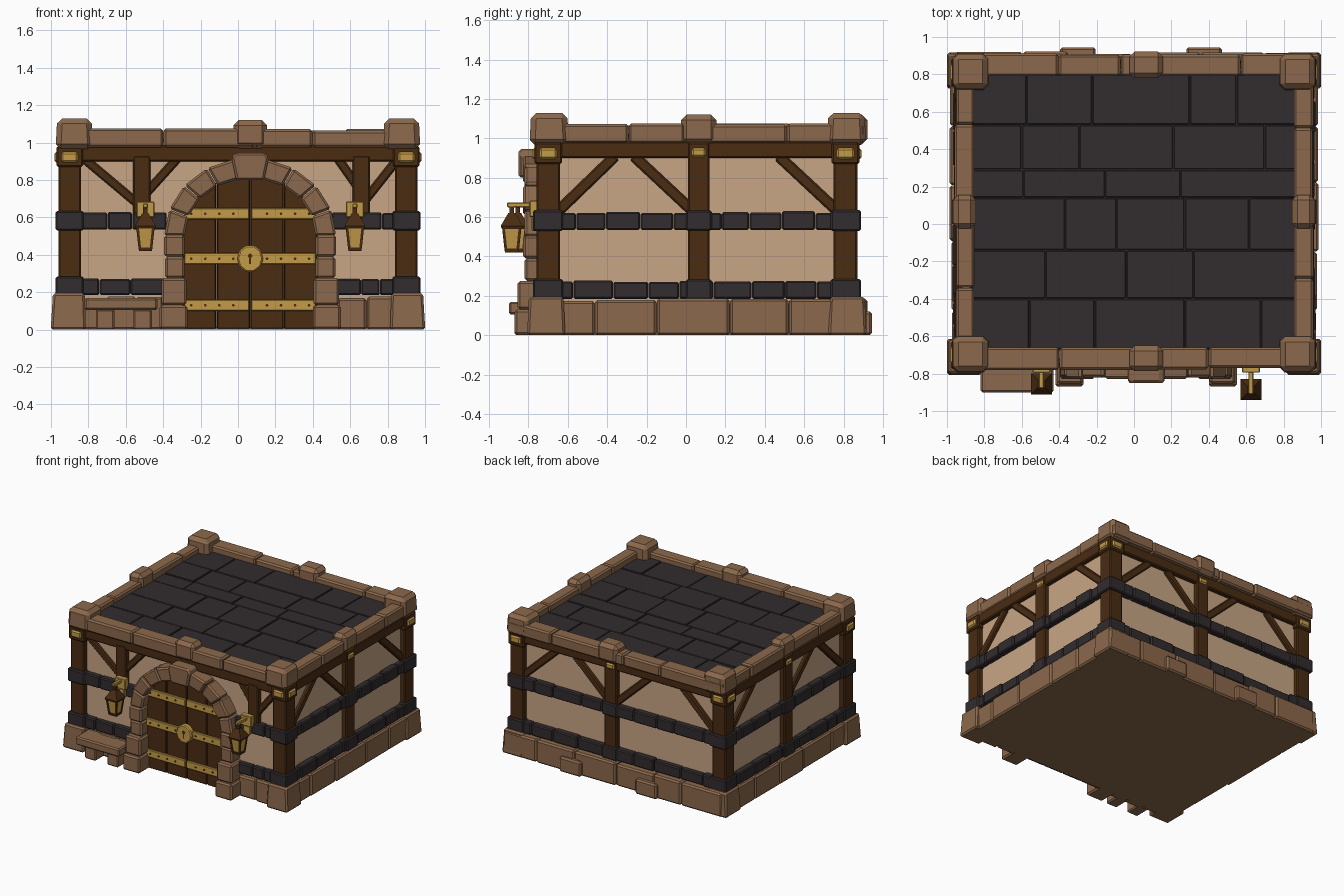
import bpy, bmesh, math, random
from mathutils import Vector

random.seed(4)
if bpy.data.objects.get("Cube"):
    bpy.data.objects.remove(bpy.data.objects["Cube"])


def material(name, r, g, b):
    m = bpy.data.materials.new(name)
    m.use_nodes = True
    m.diffuse_color = (r, g, b, 1)
    m.node_tree.nodes["Principled BSDF"].inputs["Base Color"].default_value = (r, g, b, 1)
    m.node_tree.nodes["Principled BSDF"].inputs["Roughness"].default_value = 0.9
    return m


STONE = material("brown stone", 0.26, 0.14, 0.072)
SLATE = material("dark slate", 0.032, 0.025, 0.027)
PLASTER = material("cream plaster", 0.58, 0.38, 0.235)
WOOD = material("dark timber", 0.068, 0.025, 0.006)
GOLD = material("brass", 0.55, 0.33, 0.065)

parts = {}


def part(name, mat, bevel=0.0):
    """Mesh that collects all pieces of one named part."""
    if name not in parts:
        parts[name] = (bmesh.new(), mat, bevel)
    return parts[name][0]


def place(side, u, o, z):
    """Point on a wall: u along it, o outward from the post line, z up."""
    return {"front": (u, -0.70 - o, z), "back": (u, 0.81 + o, z),
            "right": (0.90 + o, u, z), "left": (-0.90 - o, u, z)}[side]


def prism(bm, side, pts, o0, o1):
    """Outline in (u, z) extruded outward from o0 to o1."""
    a = [bm.verts.new(place(side, u, o0, z)) for u, z in pts]
    b = [bm.verts.new(place(side, u, o1, z)) for u, z in pts]
    bm.faces.new(a)
    bm.faces.new(b[::-1])
    for i in range(len(a)):
        j = (i + 1) % len(a)
        bm.faces.new((a[j], a[i], b[i], b[j]))


def slab(bm, side, u0, u1, z0, z1, o0, o1):
    prism(bm, side, [(u0, z0), (u1, z0), (u1, z1), (u0, z1)], o0, o1)


def frustum(bm, c0, h0, c1, h1):
    """Four-sided block between two level rectangles (centre, half sizes)."""
    corners = [(-1, -1), (1, -1), (1, 1), (-1, 1)]
    a, b = [[bm.verts.new((c[0] + sx * h[0], c[1] + sy * h[1], c[2])) for sx, sy in corners]
            for c, h in ((c0, h0), (c1, h1))]
    bm.faces.new(a[::-1])
    bm.faces.new(b)
    for i in range(4):
        j = (i + 1) % 4
        bm.faces.new((a[i], a[j], b[j], b[i]))


def box(bm, x0, x1, y0, y1, z0, z1):
    c, h = ((x0 + x1) / 2, (y0 + y1) / 2), ((x1 - x0) / 2, (y1 - y0) / 2)
    frustum(bm, (*c, z0), h, (*c, z1), h)


def course(bm, side, u0, u1, z0, z1, o0, o1, n, wobble=0.008):
    """Row of n blocks of slightly uneven length, height and depth."""
    cuts = [u0] + [u0 + (u1 - u0) * (i + random.uniform(-0.2, 0.2)) / n for i in range(1, n)] + [u1]
    for a, b in zip(cuts, cuts[1:]):
        w = random.uniform(-wobble, wobble)
        slab(bm, side, a + 0.001, b - 0.001, z0, z1 + w, o0, o1 + w)


def beam(bm, side, u0, z0, u1, z1, w=0.028, o0=0.0, o1=0.045):
    n = Vector((z0 - z1, u1 - u0)).normalized() * w
    prism(bm, side, [(u0 - n.x, z0 - n.y), (u1 - n.x, z1 - n.y),
                     (u1 + n.x, z1 + n.y), (u0 + n.x, z0 + n.y)], o0, o1)


SPAN = {"front": (-0.96, 0.96), "back": (-0.96, 0.96), "right": (-0.76, 0.87), "left": (-0.76, 0.87)}
MID = 0.065
CORNERS = [(x, s) for x in (-0.9, 0.9) for s in ("front", "back")]

# Plaster walls and foundation
box(part("plaster_walls", PLASTER), -0.92, 0.92, -0.72, 0.83, 0.02, 1.0)
box(part("foundation", STONE), -0.96, 0.96, -0.72, 0.89, 0, 0.16)

# Stone plinth around the base
plinth = part("stone_plinth", STONE, 0.012)
for side, n in (("right", 5), ("left", 5), ("back", 6)):
    a, b = SPAN[side]
    course(plinth, side, a, b + 0.03, 0, 0.18, 0, 0.105 if side == "back" else 0.08, n)
course(plinth, "front", -0.83, -0.40, 0, 0.17, 0, 0.06, 3)
course(plinth, "front", 0.53, 0.84, 0, 0.17, 0, 0.06, 2)
for x, side in CORNERS:
    c = place(side, x, 0.01, 0)
    frustum(plinth, (x * 1.008, c[1], 0), (0.094, 0.097), (x * 1.005, c[1], 0.195), (0.085, 0.088))
for x in (-0.3, 0.375):
    slab(plinth, "back", x - 0.095, x + 0.095, 0, 0.12, 0, 0.135)

# Timber frame: posts, top beams and braces
frame = part("timber_frame", WOOD, 0.008)
for x, side in CORNERS:
    slab(frame, side, x - 0.06, x + 0.06, 0.15, 0.98, -0.06, 0.06)
    slab(frame, side, x - 0.07, x + 0.07, 0.87, 0.98, -0.07, 0.07)
for side in SPAN:
    a, b = SPAN[side]
    slab(frame, side, a, b, 0.90, 0.985, 0, 0.055)
    if side != "front":
        slab(frame, side, MID - 0.055, MID + 0.055, 0.15, 0.98, 0, 0.06)
        beam(frame, side, a + 0.10, 0.62, a + 0.40, 0.91)
        beam(frame, side, MID - 0.03, 0.63, MID - 0.33, 0.91)
        beam(frame, side, b - 0.10, 0.63, b - 0.40, 0.91)
beam(frame, "back", MID + 0.03, 0.63, MID + 0.33, 0.91)
for u in (-0.515, 0.66):
    slab(frame, "front", u - 0.047, u + 0.047, 0.56, 0.93, 0, 0.058)
for u0, z0, u1 in ((-0.52, 0.66, -0.83), (-0.50, 0.72, -0.32), (0.67, 0.68, 0.86), (0.65, 0.75, 0.53)):
    beam(frame, "front", u0, z0, u1, 0.92, 0.024)

# Slate bands with collars at the posts
bands = part("slate_bands", SLATE, 0.008)
for z in (0.185, 0.535):
    for side in ("right", "left", "back"):
        course(bands, side, *SPAN[side], z, z + 0.09, 0, 0.066, 9, 0.005)
        slab(bands, side, MID - 0.066, MID + 0.066, z - 0.004, z + 0.098, 0, 0.076)
    course(bands, "front", -0.9, -0.38, z, z + 0.09, 0, 0.064, 3, 0.005)
    course(bands, "front", 0.5, 0.9, z, z + 0.09, 0, 0.064, 3, 0.005)
    for x, side in CORNERS:
        slab(bands, side, x - 0.075, x + 0.075, z - 0.005, z + 0.1, -0.075, 0.078)

# Brass plates on the post heads
plates = part("post_plates", GOLD, 0.01)
for side in SPAN:
    a, b = SPAN[side]
    for u in (a + 0.06, b - 0.06):
        slab(plates, side, u - 0.045, u + 0.045, 0.895, 0.95, 0.06, 0.082)
    if side != "front":
        slab(plates, side, MID - 0.036, MID + 0.036, 0.905, 0.95, 0.05, 0.07)

# Parapet and its cap stones
parapet = part("parapet", STONE, 0.012)
caps = part("parapet_caps", STONE, 0.028)
for side, inner, outer in (("front", -0.04, 0.075), ("back", -0.02, 0.1), ("left", -0.045, 0.055), ("right", -0.045, 0.055)):
    course(parapet, side, *SPAN[side], 0.975, 1.07, inner, outer, 4, 0.006)
    slab(caps, side, MID - 0.09, MID + 0.09, 0.97, 1.12, inner - 0.01, outer + 0.012)
for x, side in CORNERS:
    y = place(side, x, -0.005 if side == "front" else 0.005, 0)[1]
    s = math.copysign(0.875, x)
    frustum(caps, (s, y, 0.965), (0.1, 0.1), (s, y, 1.13), (0.092, 0.092))

# Flat roof with uneven paving slabs
box(part("roof_deck", SLATE), -0.88, 0.88, -0.68, 0.82, 0.97, 1.012)
paving = part("roof_paving", SLATE, 0.003)
rows = [-0.67, -0.40, -0.14, 0.14, 0.29, 0.53, 0.80]
for y0, y1 in zip(rows, rows[1:]):
    x = -0.87
    while x < 0.86:
        end = x + random.uniform(0.25, 0.55)
        end = 0.87 if end > 0.72 else end
        box(paving, x + 0.003, end - 0.003, y0 + 0.003, y1 - 0.003, 1.0, 1.02 + random.uniform(-0.002, 0.004))
        x = end


def arch(a, b, t):
    return (MID + a * math.cos(t), 0.5 + b * math.sin(t))


# Stone archway
archway = part("door_arch", STONE, 0.012)
for i in range(9):
    t0, t1 = math.pi * i / 9 + 0.006, math.pi * (i + 1) / 9 - 0.006
    prism(archway, "front", [arch(0.35, 0.31, t0), arch(0.46, 0.42, t0),
                             arch(0.46, 0.42, t1), arch(0.35, 0.31, t1)], 0, 0.12 + 0.008 * (i % 2))
prism(archway, "front", [(MID - 0.075, 0.80), (MID + 0.075, 0.80), (MID + 0.1, 0.92),
                         (MID + 0.08, 0.945), (MID - 0.08, 0.945), (MID - 0.1, 0.92)], 0, 0.15)
for s in (-1, 1):
    for w0, w1, z0, z1, o in ((0.335, 0.485, 0, 0.13, 0.17), (0.34, 0.475, 0.13, 0.275, 0.155),
                              (0.35, 0.455, 0.275, 0.39, 0.12), (0.35, 0.46, 0.39, 0.505, 0.128)):
        slab(archway, "front", *sorted((MID + s * w0, MID + s * w1)), z0 + 0.001, z1, 0, o)

# Double door planks, following the arch
door = part("door_planks", WOOD, 0.005)
for k in range(-2, 2):
    u0, u1 = k * 0.18 + 0.002, (k + 1) * 0.18 - 0.002
    top = [u1 + (u0 - u1) * i / 6 for i in range(7)]
    prism(door, "front", [(MID + u0, 0.005), (MID + u1, 0.005)] +
          [(MID + u, 0.5 + 0.33 * math.sqrt(1 - (u / 0.37) ** 2)) for u in top], 0.015, 0.045)

# Brass straps, studs and lock
straps = part("door_straps", GOLD, 0.004)
studs = part("strap_studs", WOOD)
for z in (0.13, 0.38, 0.62):
    for s in (-1, 1):
        slab(straps, "front", *sorted((MID + s * 0.006, MID + s * 0.352)), z - 0.03, z + 0.03, 0.04, 0.06)
        for k in range(4):
            u = MID + s * (0.09 + 0.075 * k)
            prism(studs, "front", [(u + 0.008 * math.cos(t), z + 0.008 * math.sin(t))
                                   for t in (i * math.pi / 3 for i in range(6))], 0.058, 0.064)
ring = [(math.cos(i * math.pi / 5), math.sin(i * math.pi / 5)) for i in range(10)]
prism(part("door_lock", GOLD, 0.008), "front", [(MID + 0.07 * c, 0.38 + 0.075 * s) for c, s in ring], 0.04, 0.085)
keyhole = part("keyhole", WOOD)
prism(keyhole, "front", [(MID + 0.012 * c, 0.395 + 0.012 * s) for c, s in ring], 0.08, 0.088)
slab(keyhole, "front", MID - 0.005, MID + 0.005, 0.35, 0.39, 0.08, 0.088)

# Stone bench
bench = part("stone_bench", STONE, 0.01)
slab(bench, "front", -0.82, -0.43, 0.105, 0.17, 0.03, 0.2)
for u in (-0.71, -0.51):
    slab(bench, "front", u - 0.05, u + 0.05, 0, 0.11, 0.03, 0.17)

# Hanging lanterns on brackets
for name, x, y in (("right", -0.495, -0.855), ("left", 0.625, -0.885)):
    bracket = part(name + "_lantern_bracket", GOLD, 0.005)
    box(bracket, x - 0.048, x + 0.048, -0.795, -0.75, 0.60, 0.685)
    box(bracket, x - 0.032, x + 0.032, -0.785, -0.75, 0.53, 0.60)
    box(bracket, x - 0.014, x + 0.014, y - 0.025, -0.78, 0.65, 0.675)
    body = part(name + "_lantern_frame", WOOD)
    box(body, x - 0.012, x + 0.012, y - 0.012, y + 0.012, 0.61, 0.66)
    frustum(body, (x, y, 0.555), (0.056, 0.056), (x, y, 0.62), (0.018, 0.018))
    frustum(body, (x, y, 0.54), (0.05, 0.05), (x, y, 0.555), (0.056, 0.056))
    frustum(body, (x, y, 0.42), (0.034, 0.034), (x, y, 0.44), (0.038, 0.038))
    for sx in (-1, 1):
        for sy in (-1, 1):
            frustum(body, (x + sx * 0.03, y + sy * 0.03, 0.435), (0.007, 0.007),
                    (x + sx * 0.042, y + sy * 0.042, 0.545), (0.007, 0.007))
    frustum(part(name + "_lantern_glass", GOLD), (x, y, 0.435), (0.032, 0.032), (x, y, 0.545), (0.044, 0.044))

# Turn every collected part into an object
for name, (bm, mat, bevel) in parts.items():
    bmesh.ops.recalc_face_normals(bm, faces=bm.faces)
    mesh = bpy.data.meshes.new(name)
    bm.to_mesh(mesh)
    bm.free()
    mesh.materials.append(mat)
    ob = bpy.data.objects.new(name, mesh)
    bpy.context.collection.objects.link(ob)
    if bevel:
        mod = ob.modifiers.new("worn edges", "BEVEL")
        mod.width, mod.segments, mod.limit_method = bevel, 1, "ANGLE"
